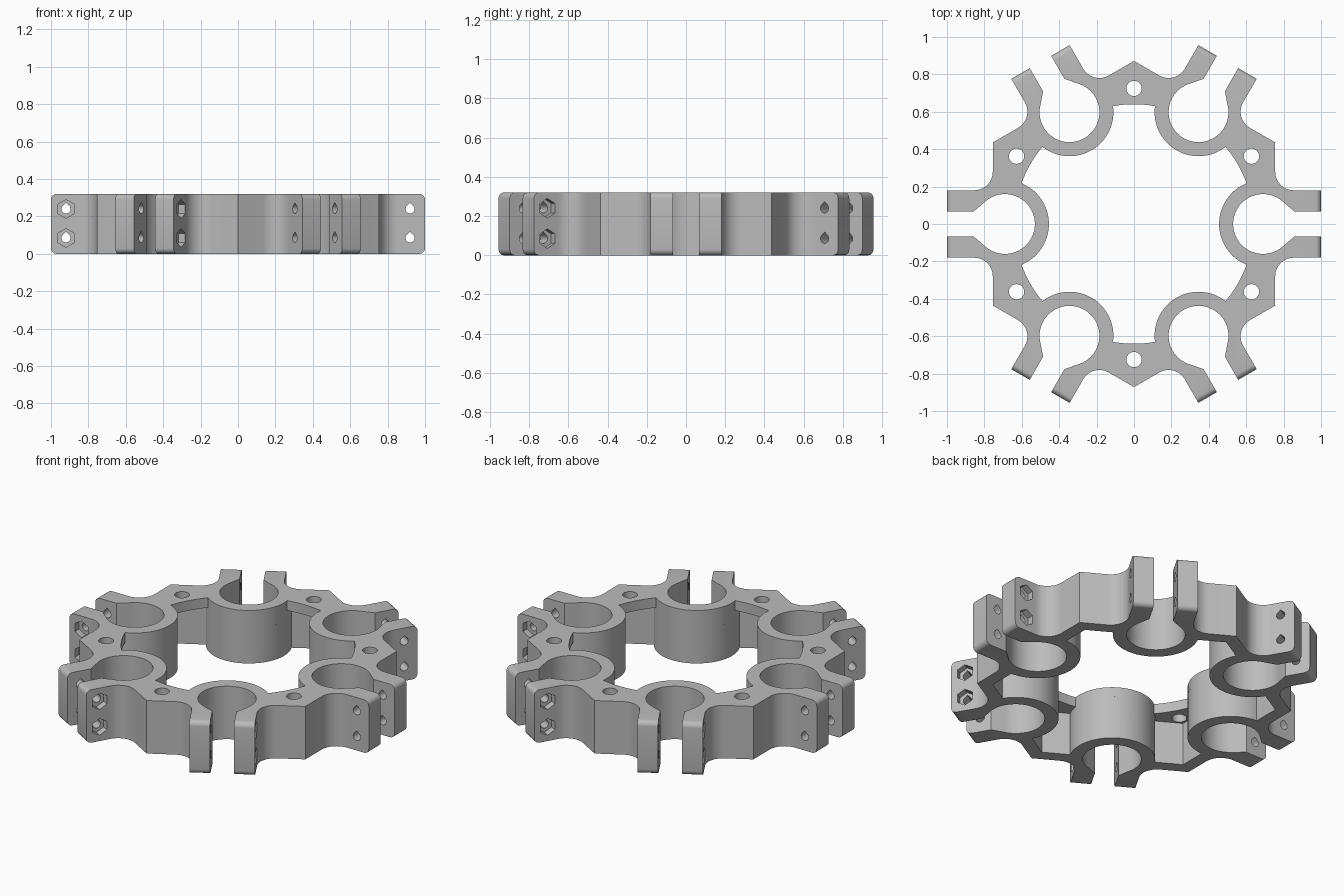
import bpy, bmesh
from math import sin, cos, tan, pi, radians, hypot
from mathutils import Matrix, Vector

cube = bpy.data.objects.get("Cube")
if cube:
    bpy.data.objects.remove(cube, do_unlink=True)

HEIGHT = 0.32
CENTRE = 0.69        # distance of each clamp from the middle
BORE, RING = 0.16, 0.235
WALL_OUT, WALL_IN = 0.755, 0.68
ARM, SLOT = 0.18, 0.066
FILLET = 0.1
PLATE_Z, PLATE_R = 0.26, 0.64
SCREW_X = 0.92
SCREW_Z = (0.085, 0.24)


def arc(cx, cy, r, a0, a1, n):
    """Points on an arc, angles in degrees."""
    angles = [radians(a0 + (a1 - a0) * i / n) for i in range(n + 1)]
    return [(cx + r * cos(a), cy + r * sin(a)) for a in angles]


def six_fold(points):
    """Repeat one sector's outline around the middle."""
    out = []
    for k in range(6):
        c, s = cos(k * pi / 3), sin(k * pi / 3)
        out += [(x * c - y * s, x * s + y * c) for x, y in points]
    return out


def prism(bm, points, z0, z1, matrix=Matrix()):
    """Extrude a flat outline between two heights."""
    base = bm.faces.new([bm.verts.new(matrix @ Vector((x, y, z0))) for x, y in points])
    ext = bmesh.ops.extrude_face_region(bm, geom=[base])
    top = [g for g in ext["geom"] if isinstance(g, bmesh.types.BMVert)]
    shift = matrix.to_3x3() @ Vector((0, 0, z1 - z0))
    bmesh.ops.translate(bm, verts=top, vec=shift)


def make_object(name, bm):
    bmesh.ops.recalc_face_normals(bm, faces=bm.faces)
    mesh = bpy.data.meshes.new(name)
    bm.to_mesh(mesh)
    bm.free()
    obj = bpy.data.objects.new(name, mesh)
    bpy.context.collection.objects.link(obj)
    return obj


# Outer outline of one clamp: wall, fillet, arm, slot and bore
def mirrored(points):
    return [(x, -y) for x, y in reversed(points)]


lower_half = [(WALL_OUT, -WALL_OUT * tan(pi / 6))]
lower_half += arc(WALL_OUT + FILLET, -ARM - FILLET, FILLET, 180, 90, 10)
lower_half += [(1, -ARM), (1, -SLOT), (0.858, -SLOT)]
bore = arc(CENTRE, 0, BORE, -45, -315, 48)
outline = lower_half + bore + mirrored(lower_half[1:])

bm = bmesh.new()
prism(bm, six_fold(outline), 0, HEIGHT)

# Round the top and bottom of the arm tips
tips = [e for e in bm.edges
        if abs(e.verts[0].co.z - e.verts[1].co.z) < 0.001
        and all(hypot(v.co.x, v.co.y) > 0.99 for v in e.verts)]
bmesh.ops.bevel(bm, geom=tips, offset=0.03, segments=5, profile=0.5, affect="EDGES")
body = make_object("clamp_ring", bm)

# Middle opening below the plates
lower_cut = bmesh.new()
sector = [(WALL_IN, -WALL_IN * tan(pi / 6))] + arc(CENTRE, 0, RING, -92.5, -267.5, 40)
prism(lower_cut, six_fold(sector), -0.1, PLATE_Z)

# Middle opening through the plates
upper_cut = bmesh.new()
sector = arc(CENTRE, 0, RING, -112, -248, 36) + arc(0, 0, PLATE_R, 20.5, 39.5, 8)
prism(upper_cut, six_fold(sector), PLATE_Z - 0.05, HEIGHT + 0.1)

# Vertical bolt holes, teardrop screw holes and hexagonal nut pockets
bolt_cut, screw_cut, nut_cut = bmesh.new(), bmesh.new(), bmesh.new()
teardrop = arc(0, 0, 0.024, -225, 45, 18) + [(0, 0.034)]
hexagon = arc(0, 0, 0.05, 30, 330, 5)
for k in range(6):
    turn = Matrix.Rotation(k * pi / 3, 4, "Z")
    a = k * 60 + 30
    hole = arc(0.725 * cos(radians(a)), 0.725 * sin(radians(a)), 0.041, 0, 345, 23)
    prism(bolt_cut, hole, 0.1, HEIGHT + 0.1)
    for z in SCREW_Z:
        # local z of the profile points along -y of the clamp
        place = turn @ Matrix.Translation((SCREW_X, 0, z)) @ Matrix.Rotation(pi / 2, 4, "X")
        prism(screw_cut, teardrop, -0.25, 0.25, place)
        prism(nut_cut, hexagon, -0.25, -ARM + 0.04, place)

cutters = [make_object(name, cut) for name, cut in (
    ("lower_opening_cutter", lower_cut), ("upper_opening_cutter", upper_cut),
    ("bolt_hole_cutter", bolt_cut), ("screw_hole_cutter", screw_cut),
    ("nut_pocket_cutter", nut_cut))]
for cutter in cutters:
    cutter.hide_render = True
    mod = body.modifiers.new(cutter.name, "BOOLEAN")
    mod.operation = "DIFFERENCE"
    mod.solver = "EXACT"
    mod.object = cutter

# Bake the cuts and drop the helpers
depsgraph = bpy.context.evaluated_depsgraph_get()
result = bpy.data.meshes.new_from_object(body.evaluated_get(depsgraph))
body.modifiers.clear()
body.data = result
for cutter in cutters:
    bpy.data.objects.remove(cutter, do_unlink=True)

# Plain grey material
grey = bpy.data.materials.new("plain_grey")
grey.use_nodes = True
colour = (0.5, 0.5, 0.5, 1)
grey.diffuse_color = colour
grey.node_tree.nodes["Principled BSDF"].inputs["Base Color"].default_value = colour
body.data.materials.clear()
body.data.materials.append(grey)

# Smooth curves, crisp corners
for obj in bpy.context.selected_objects:
    obj.select_set(False)
body.select_set(True)
bpy.context.view_layer.objects.active = body
bpy.ops.object.shade_smooth_by_angle(angle=radians(25))
